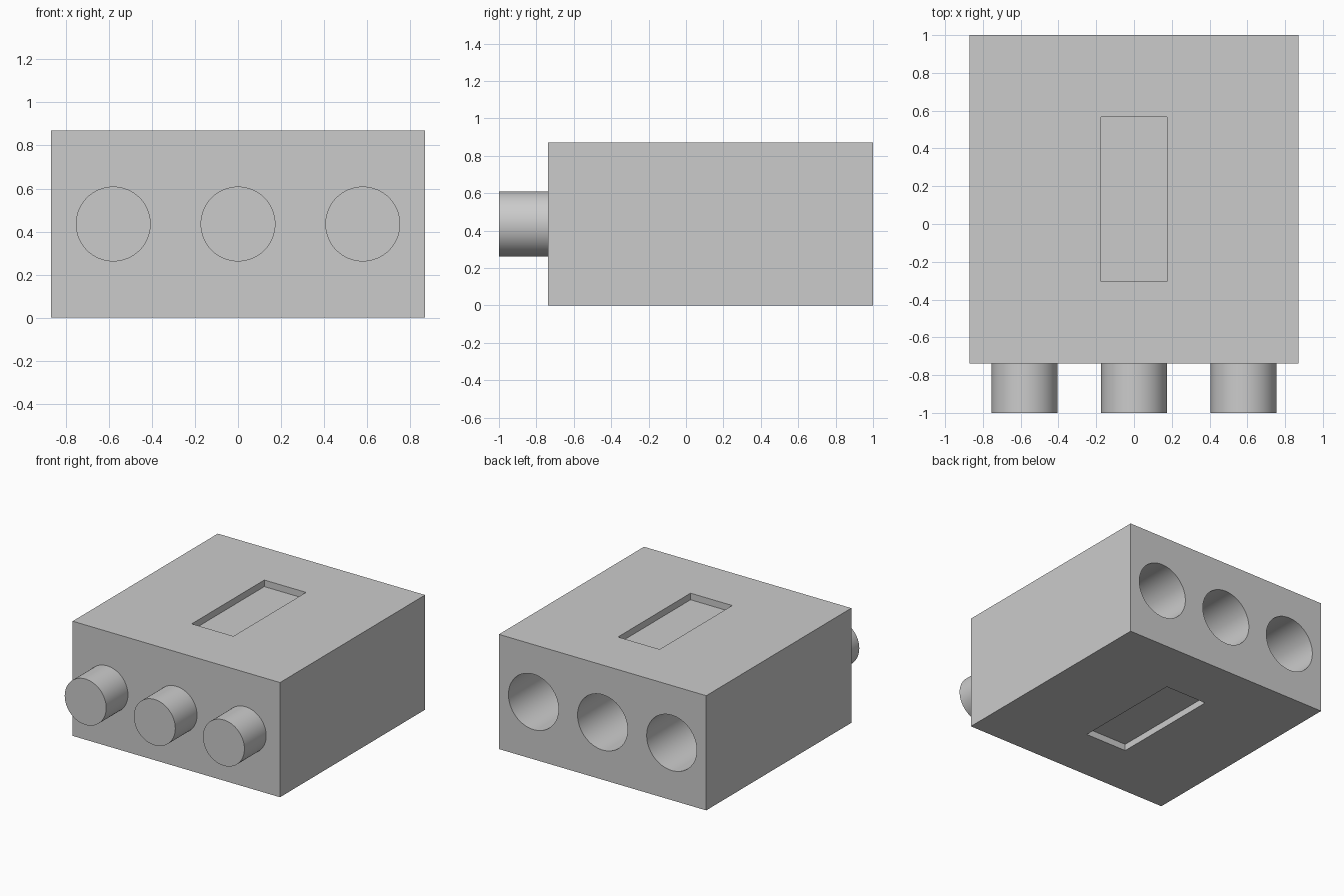
import bpy
import math

cube = bpy.data.objects.get("Cube")
if cube:
    bpy.data.objects.remove(cube, do_unlink=True)

# Main dimensions
HALF = 0.87
HEIGHT = 0.87
FRONT, BACK = -0.739, 1.0
MID_Y = (FRONT + BACK) / 2
MID_Z = HEIGHT / 2
SPACING = 0.58
PEG_R, HOLE_R, HOLE_DEPTH = 0.174, 0.21, 0.58
SLOT_W, SLOT_L, SLOT_DEPTH = 0.35, 0.87, 0.05

grey = bpy.data.materials.new("plain grey")
grey.use_nodes = True
grey.diffuse_color = (0.6, 0.6, 0.6, 1)
grey.node_tree.nodes["Principled BSDF"].inputs["Base Color"].default_value = (0.6, 0.6, 0.6, 1)


def finish(name):
    obj = bpy.context.object
    obj.name = name
    obj.data.materials.append(grey)
    bpy.ops.object.transform_apply(location=True, rotation=True, scale=True)
    return obj


def box(name, size, centre):
    bpy.ops.mesh.primitive_cube_add(size=1, location=centre)
    bpy.context.object.scale = size
    return finish(name)


def rod(name, radius, x, y0, y1):
    bpy.ops.mesh.primitive_cylinder_add(
        vertices=64, radius=radius, depth=y1 - y0,
        location=(x, (y0 + y1) / 2, MID_Z), rotation=(math.pi / 2, 0, 0))
    return finish(name)


def smooth(obj):
    bpy.ops.object.select_all(action='DESELECT')
    obj.select_set(True)
    bpy.context.view_layer.objects.active = obj
    bpy.ops.object.shade_smooth_by_angle(angle=math.radians(30))


def cut(target, cutter):
    cutter.hide_render = True
    mod = target.modifiers.new("cut", 'BOOLEAN')
    mod.operation = 'DIFFERENCE'
    mod.solver = 'EXACT'
    mod.object = cutter
    bpy.context.view_layer.objects.active = target
    bpy.ops.object.modifier_apply(modifier=mod.name)
    bpy.data.objects.remove(cutter, do_unlink=True)


# Block body
body = box("block_body", (2 * HALF, BACK - FRONT, HEIGHT), (0, MID_Y, MID_Z))

# Shallow slots in the top and underside
for z in (0, HEIGHT):
    cut(body, box("slot_cutter", (SLOT_W, SLOT_L, 2 * SLOT_DEPTH), (0, MID_Y, z)))

# Round sockets in the back, pegs on the front
for side, label in ((-1, "right"), (0, "middle"), (1, "left")):
    x = side * SPACING
    cut(body, rod("socket_cutter", HOLE_R, x, BACK - HOLE_DEPTH, BACK + 0.1))
    smooth(rod(label + "_peg", PEG_R, x, -1, FRONT))

smooth(body)
